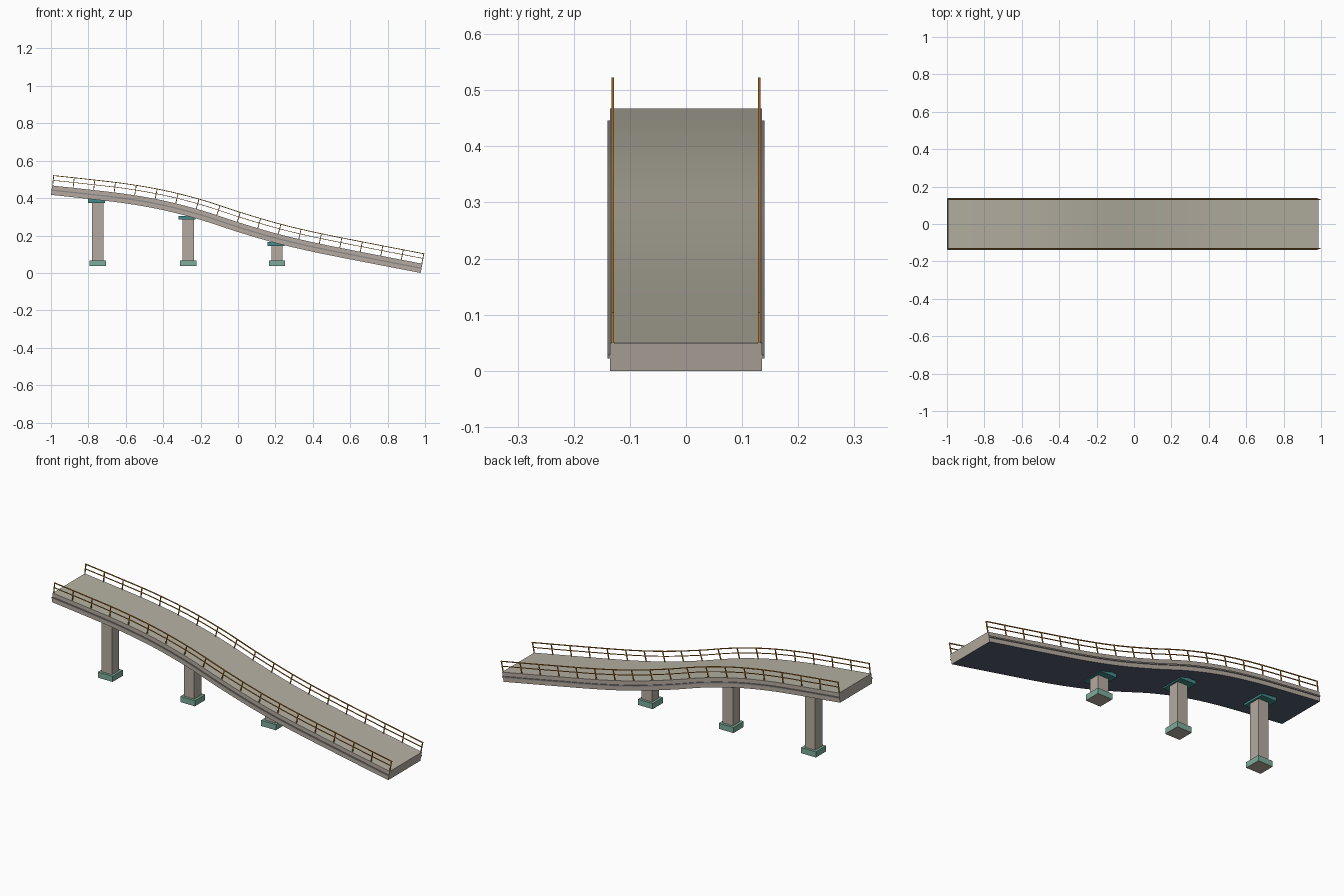
import bpy, bmesh, math
from mathutils import Vector

if "Cube" in bpy.data.objects:
    bpy.data.objects.remove(bpy.data.objects["Cube"])

def mat(name, c):
    m = bpy.data.materials.new(name)
    m.diffuse_color = (*c, 1)
    m.use_nodes = True
    m.node_tree.nodes["Principled BSDF"].inputs["Base Color"].default_value = m.diffuse_color
    return m

concrete = mat("concrete", (.46, .41, .355))
paving = mat("deck paving", (.46, .435, .36))
slate = mat("dark underside", (.085, .105, .155))
orange = mat("orange metal", (.55, .22, .025))
grey = mat("grey strip", (.27, .26, .25))
teal = mat("pale teal footing", (.21, .41, .33))
deep = mat("deep teal cap", (.06, .25, .25))

# Deck top line in side view
KEYS = [(-.994, .467), (-.8, .446), (-.6, .422), (-.4, .387), (-.2, .336), (0, .271),
        (.2, .212), (.4, .164), (.7, .104), (.986, .049)]

def slope_at(i):
    a, b = KEYS[max(i - 1, 0)], KEYS[min(i + 1, len(KEYS) - 1)]
    return (b[1] - a[1]) / (b[0] - a[0])

def height(x):
    i = max(k for k in range(len(KEYS) - 1) if x >= KEYS[k][0] - 1e-6)
    (x0, z0), (x1, z1) = KEYS[i], KEYS[i + 1]
    h = x1 - x0
    t = (x - x0) / h
    return ((2*t**3 - 3*t*t + 1) * z0 + (t**3 - 2*t*t + t) * h * slope_at(i)
            + (3*t*t - 2*t**3) * z1 + (t**3 - t*t) * h * slope_at(i + 1))

X0, X1 = KEYS[0][0], KEYS[-1][0]

def frame(t):
    """Point on the deck line and the upward normal there."""
    x = X0 + (X1 - X0) * t
    a, b = max(x - .01, X0), min(x + .01, X1)
    n = Vector((-(height(b) - height(a)) / (b - a), 0, 1)).normalized()
    return Vector((x, 0, height(x))), n

def finish(name, bm, mats):
    bmesh.ops.recalc_face_normals(bm, faces=bm.faces)
    me = bpy.data.meshes.new(name)
    bm.to_mesh(me)
    bm.free()
    for m in mats:
        me.materials.append(m)
    ob = bpy.data.objects.new(name, me)
    bpy.context.collection.objects.link(ob)
    return ob

def sweep(bm, y0, y1, h0, h1, t0=0, t1=1, steps=48):
    """Rectangular bar following the deck, h measured along its normal."""
    rings = []
    for i in range(steps + 1):
        p, n = frame(t0 + (t1 - t0) * i / steps)
        rings.append([bm.verts.new(p + n * h + Vector((0, y, 0)))
                      for y, h in ((y0, h0), (y1, h0), (y1, h1), (y0, h1))])
    for a, b in zip(rings, rings[1:]):
        for k in range(4):
            bm.faces.new((a[k], a[(k + 1) % 4], b[(k + 1) % 4], b[k]))
    bm.faces.new(rings[0])
    bm.faces.new(rings[-1])

def box(name, size, loc, mats):
    bm = bmesh.new()
    bmesh.ops.create_cube(bm, size=1)
    bmesh.ops.scale(bm, vec=size, verts=bm.verts)
    bmesh.ops.translate(bm, vec=loc, verts=bm.verts)
    return finish(name, bm, mats)

def paint_by_direction(ob, down, up=0):
    for f in ob.data.polygons:
        f.material_index = down if f.normal.z < -.8 else up if f.normal.z > .8 else 0

# Deck slab with paved top and dark underside
bm = bmesh.new()
sweep(bm, -.135, .135, -.05, 0)
paint_by_direction(finish("deck", bm, [concrete, slate, paving]), 1, 2)

for side, s in (("front", -1), ("back", 1)):
    # Thin strip along the deck side
    bm = bmesh.new()
    sweep(bm, s * .134, s * .14, -.028, -.021)
    finish(side + "_side_strip", bm, [grey])
    # Railing: top rail, middle rail and upright posts
    bm = bmesh.new()
    y0, y1 = s * .128, s * .133
    sweep(bm, y0, y1, .052, .056)
    sweep(bm, y0, y1, .027, .030)
    for i in range(19):
        t = .0015 + i * .997 / 18
        sweep(bm, y0, y1, -.002, .053, t - .001, t + .001, 1)
    finish(side + "_railing", bm, [orange])

# Piers with cap and footing
for i, (x, top) in enumerate(((-.75, .395), (-.266, .305), (.209, .165))):
    n = f"_{i + 1}"
    box("pier" + n, (.06, .06, top - .07), (x, 0, (top + .05) / 2), [concrete])
    box("pier_cap" + n, (.09, .125, .02), (x - .006, 0, top - .01), [deep])
    paint_by_direction(box("pier_footing" + n, (.086, .086, .03), (x, 0, .051),
                           [teal, concrete]), 1)
